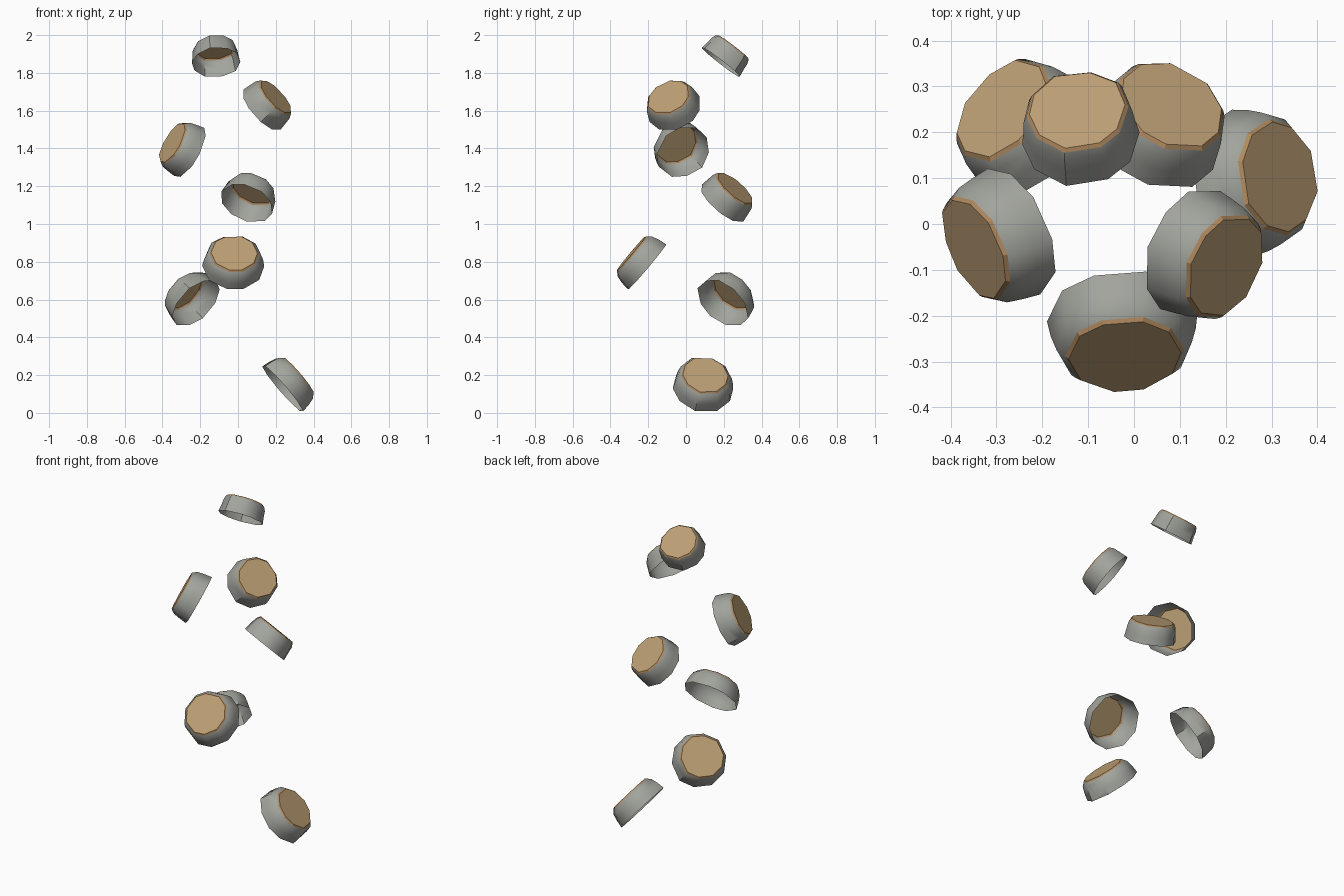
import bpy, bmesh, math, random
from mathutils import Vector

cube = bpy.data.objects.get("Cube")
if cube:
    bpy.data.objects.remove(cube, do_unlink=True)

random.seed(4)
SIDES = 10


def material(name, rgb):
    m = bpy.data.materials.new(name)
    m.use_nodes = True
    m.diffuse_color = (*rgb, 1)
    m.node_tree.nodes["Principled BSDF"].inputs["Base Color"].default_value = (*rgb, 1)
    return m


MATERIALS = [
    material("grey_stone", (0.36, 0.37, 0.335)),
    material("tan_edge", (0.45, 0.26, 0.115)),
    material("tan_top", (0.50, 0.345, 0.175)),
]


def cap(name, centre, normal, rim, top, height):
    """Open-backed tapered cap: grey wall, thin tan bevel, flat tan face."""
    profile = [
        (rim, 0),
        (rim - 0.006, height * 0.4),
        (rim - 0.4 * (rim - top), height * 0.75),
        (top + 0.007, height * 0.93),
        (top, height),
    ]
    spokes = [(2 * math.pi * (i + random.uniform(-0.12, 0.12)) / SIDES,
               random.uniform(0.98, 1.04)) for i in range(SIDES)]
    bm = bmesh.new()
    rings = [[bm.verts.new((r * k * math.cos(a), r * k * math.sin(a), z))
              for a, k in spokes] for r, z in profile]
    # Wall and bevel bands
    for level, (low, high) in enumerate(zip(rings, rings[1:])):
        for i in range(SIDES):
            j = (i + 1) % SIDES
            face = bm.faces.new((low[i], low[j], high[j], high[i]))
            face.material_index = 1 if level == 3 else 0
    # Flat face
    bm.faces.new(rings[-1]).material_index = 2
    mesh = bpy.data.meshes.new(name)
    bm.to_mesh(mesh)
    bm.free()
    for m in MATERIALS:
        mesh.materials.append(m)
    ob = bpy.data.objects.new(name, mesh)
    bpy.context.collection.objects.link(ob)
    ob.location = centre
    ob.rotation_mode = 'QUATERNION'
    ob.rotation_quaternion = Vector(normal).to_track_quat('Z', 'Y')
    bpy.ops.object.select_all(action='DESELECT')
    ob.select_set(True)
    bpy.context.view_layer.objects.active = ob
    bpy.ops.object.shade_smooth_by_angle(angle=math.radians(40))
    # Keep the flat face and its bevel crisp
    for p in mesh.polygons:
        if p.material_index:
            p.use_smooth = False


# Caps climbing in a spiral, from the lowest to the highest
cap("step_1", (0.235, 0.09, 0.13), (0.75, 0.12, 0.65), 0.163, 0.122, 0.11)
cap("step_2", (-0.22, 0.195, 0.582), (-0.6, 0.52, 0.61), 0.155, 0.122, 0.11)
cap("step_3", (-0.025, -0.205, 0.775), (0.05, -0.765, 0.643), 0.163, 0.122, 0.11)
cap("step_4", (0.046, 0.19, 1.112), (0.33, 0.62, 0.71), 0.145, 0.117, 0.11)
cap("step_5", (-0.26, -0.015, 1.378), (-0.82, -0.36, 0.46), 0.15, 0.117, 0.11)
cap("step_6", (0.125, -0.056, 1.605), (0.7, -0.33, 0.64), 0.145, 0.115, 0.108)
cap("step_7", (-0.115, 0.187, 1.855), (-0.08, 0.61, 0.79), 0.129, 0.105, 0.103)
